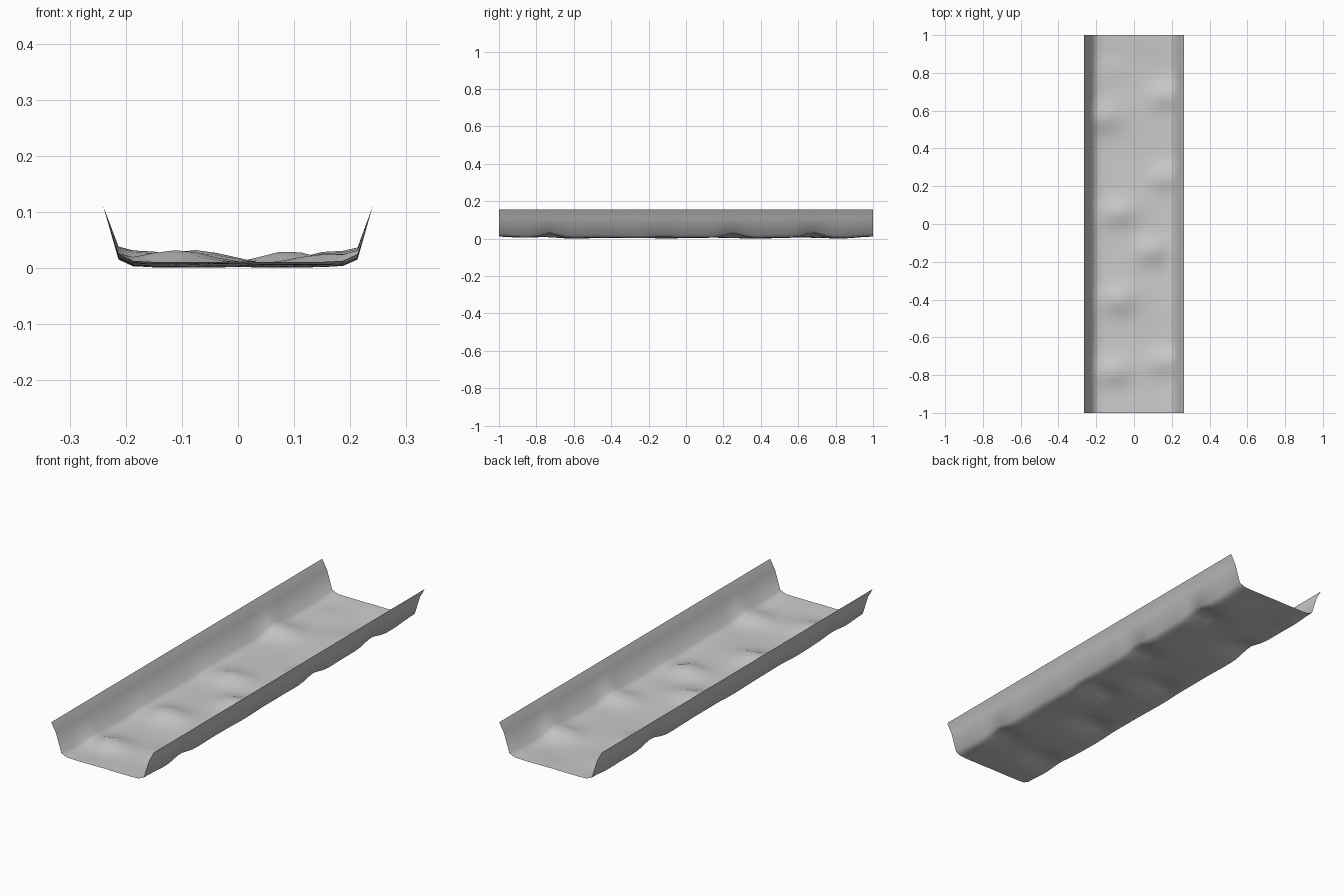
import bpy, bmesh, math

if "Cube" in bpy.data.objects:
    bpy.data.objects.remove(bpy.data.objects["Cube"])

# Cross-section: (x, base z, how strongly the bumps lift this column)
half = [(0.0, 0.010, 1), (0.037, 0.009, 1), (0.075, 0.009, 1), (0.112, 0.009, 1),
        (0.15, 0.009, 1), (0.187, 0.011, 1), (0.213, 0.023, 1),
        (0.24, 0.11, 0), (0.265, 0.155, 0)]
section = [(-x, z, w) for x, z, w in reversed(half[1:])] + half

# Floor bumps: x, y, height, x radius, y radius
bumps = [(0.17, 0.68, 0.028, 0.08, 0.065), (0.17, 0.25, 0.026, 0.08, 0.065),
         (0.16, -0.73, 0.025, 0.09, 0.065), (0.09, -0.14, 0.029, 0.08, 0.065),
         (-0.08, 0.06, 0.026, 0.09, 0.065), (-0.08, -0.40, 0.028, 0.09, 0.07),
         (-0.11, -0.78, 0.027, 0.09, 0.07), (-0.17, 0.56, 0.028, 0.09, 0.07),
         (-0.10, 0.83, 0.008, 0.09, 0.07)]


def lift(x, y):
    total = sum(h * math.exp(-((x - bx) / rx) ** 2 - ((y - by) / ry) ** 2)
                for bx, by, h, rx, ry in bumps)
    # gentle undulation, floor rising a little to flat ends
    wave = -0.003 + 0.002 * math.sin(13 * y + 6 * x)
    end = max(0.0, (abs(y) - 0.84) / 0.16)
    end = end * end * (3 - 2 * end)
    return (total + wave) * (1 - end) + 0.005 * end


# Trough: bumpy floor between two upright flared sides
rows = 56
bm = bmesh.new()
grid = []
for j in range(rows + 1):
    y = -1 + 2 * j / rows
    grid.append([bm.verts.new((x, y, z + w * lift(x, y))) for x, z, w in section])
for a, b in zip(grid, grid[1:]):
    for i in range(len(section) - 1):
        bm.faces.new((a[i], a[i + 1], b[i + 1], b[i]))

# Rest the lowest point just on the ground
low = min(v.co.z for v in bm.verts)
for v in bm.verts:
    if v.co.z < 0.1:
        v.co.z -= low - 0.001
for f in bm.faces:
    f.smooth = True
mesh = bpy.data.meshes.new("trough")
bm.to_mesh(mesh)
bm.free()
trough = bpy.data.objects.new("trough", mesh)
bpy.context.collection.objects.link(trough)
